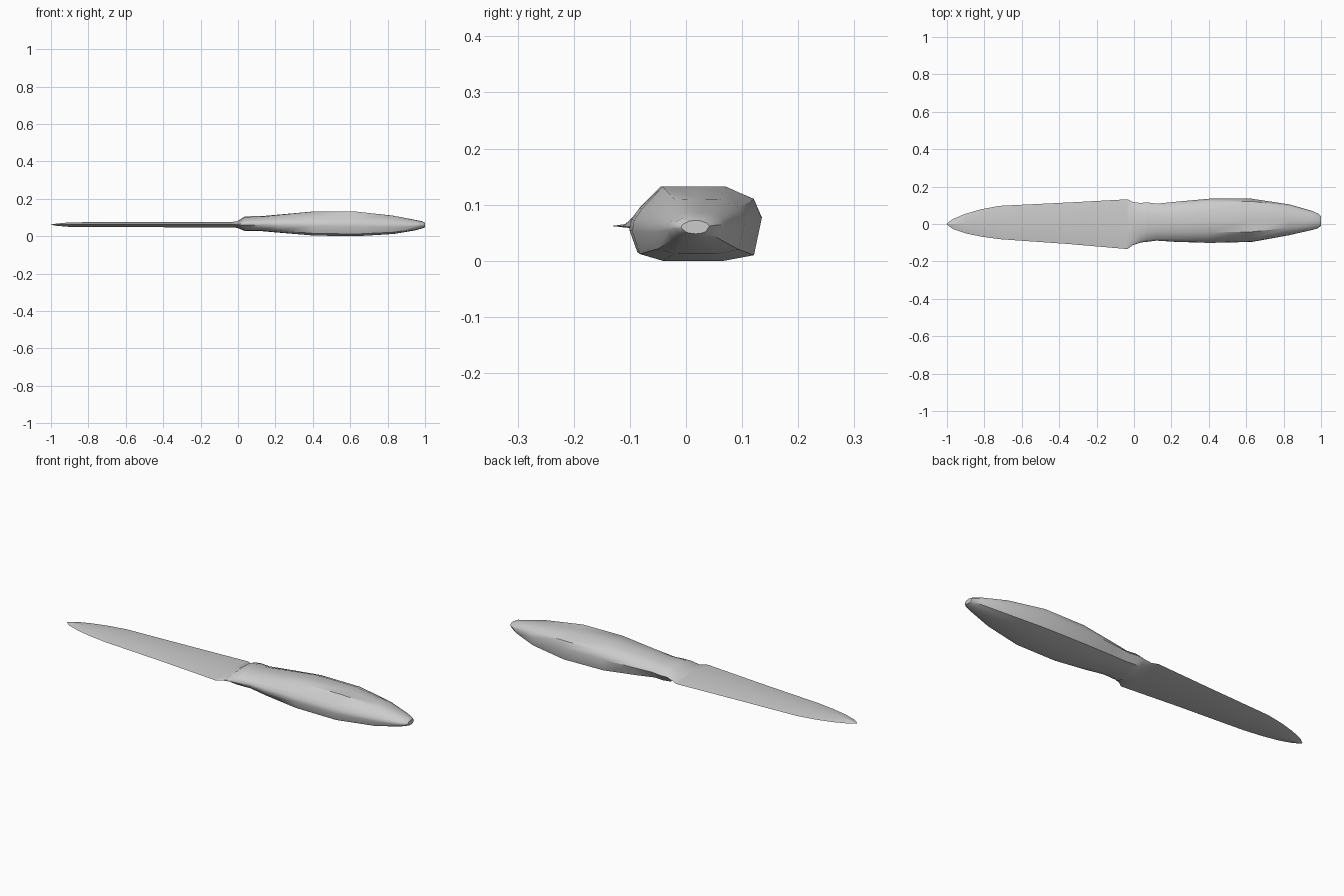
import bpy, bmesh, math


def loft(name, rings, angle):
    """Skin a list of equal-length closed rings and cap both ends."""
    bm = bmesh.new()
    rows = [[bm.verts.new(p) for p in ring] for ring in rings]
    n = len(rows[0])
    for a, b in zip(rows, rows[1:]):
        for i in range(n):
            j = (i + 1) % n
            bm.faces.new((a[i], a[j], b[j], b[i]))
    bm.faces.new(rows[0])
    bm.faces.new(rows[-1])
    bmesh.ops.remove_doubles(bm, verts=bm.verts, dist=1e-5)
    bmesh.ops.recalc_face_normals(bm, faces=bm.faces)
    mesh = bpy.data.meshes.new(name)
    bm.to_mesh(mesh)
    bm.free()
    obj = bpy.data.objects.new(name, mesh)
    bpy.context.collection.objects.link(obj)
    bpy.ops.object.select_all(action='DESELECT')
    obj.select_set(True)
    bpy.context.view_layer.objects.active = obj
    bpy.ops.object.shade_smooth_by_angle(angle=math.radians(angle))
    return obj


# Blade: thin diamond section; stations are x, y low, y high, half thickness
blade = [(-1.0, -0.003, 0.003, 0.001), (-0.97, -0.026, 0.026, 0.006),
         (-0.9, -0.05, 0.055, 0.012), (-0.82, -0.067, 0.078, 0.013),
         (-0.72, -0.081, 0.097, 0.013), (-0.35, -0.107, 0.115, 0.014),
         (-0.035, -0.134, 0.132, 0.014)]
loft("blade", [[(x, lo, 0.062), (x, (lo + hi) / 2, 0.062 + t),
                (x, hi, 0.062), (x, (lo + hi) / 2, 0.062 - t)]
               for x, lo, hi, t in blade], 25)

# Handle: faceted section that flattens to a diamond at the blade shoulder
# and rounds off to an ellipse at the butt
section = [(0, 1), (0.45, 1), (0.88, 0.66), (1, 0.15), (0.88, -0.85),
           (0.42, -1), (0, -1), (-0.53, -1), (-0.88, -0.82), (-1, -0.2),
           (-0.97, 0.1), (-0.85, 0.4), (-0.53, 1)]
# x, y low, y high, z low, z high, diamond amount, ellipse amount
handle = [(-0.035, -0.134, 0.132, 0.048, 0.076, 1, 0),
          (-0.005, -0.113, 0.118, 0.045, 0.08, 0.7, 0.3),
          (0.035, -0.1, 0.113, 0.029, 0.105, 0, 0.8),
          (0.07, -0.097, 0.117, 0.028, 0.107, 0, 0.7),
          (0.12, -0.09, 0.109, 0.028, 0.107, 0, 0.6),
          (0.22, -0.096, 0.119, 0.019, 0.116, 0, 0.3),
          (0.4, -0.101, 0.135, 0.004, 0.132, 0, 0),
          (0.63, -0.096, 0.135, 0.0, 0.132, 0, 0),
          (0.83, -0.06, 0.105, 0.012, 0.11, 0, 0.1),
          (0.95, -0.033, 0.071, 0.032, 0.087, 0, 0.6),
          (0.985, -0.023, 0.056, 0.042, 0.08, 0, 1),
          (1.0, -0.008, 0.042, 0.048, 0.072, 0, 1)]
rings = []
for x, y0, y1, z0, z1, dia, ell in handle:
    ring = []
    for y, z in section:
        r = math.hypot(y, z)
        d = math.copysign(1 - abs(y), z)
        keep = 1 - dia - ell
        v = keep * y + dia * y + ell * y / r
        w = keep * z + dia * d + ell * z / r
        ring.append((x, (y0 + y1) / 2 + v * (y1 - y0) / 2,
                     (z0 + z1) / 2 + w * (z1 - z0) / 2))
    rings.append(ring)
loft("handle", rings, 42)
